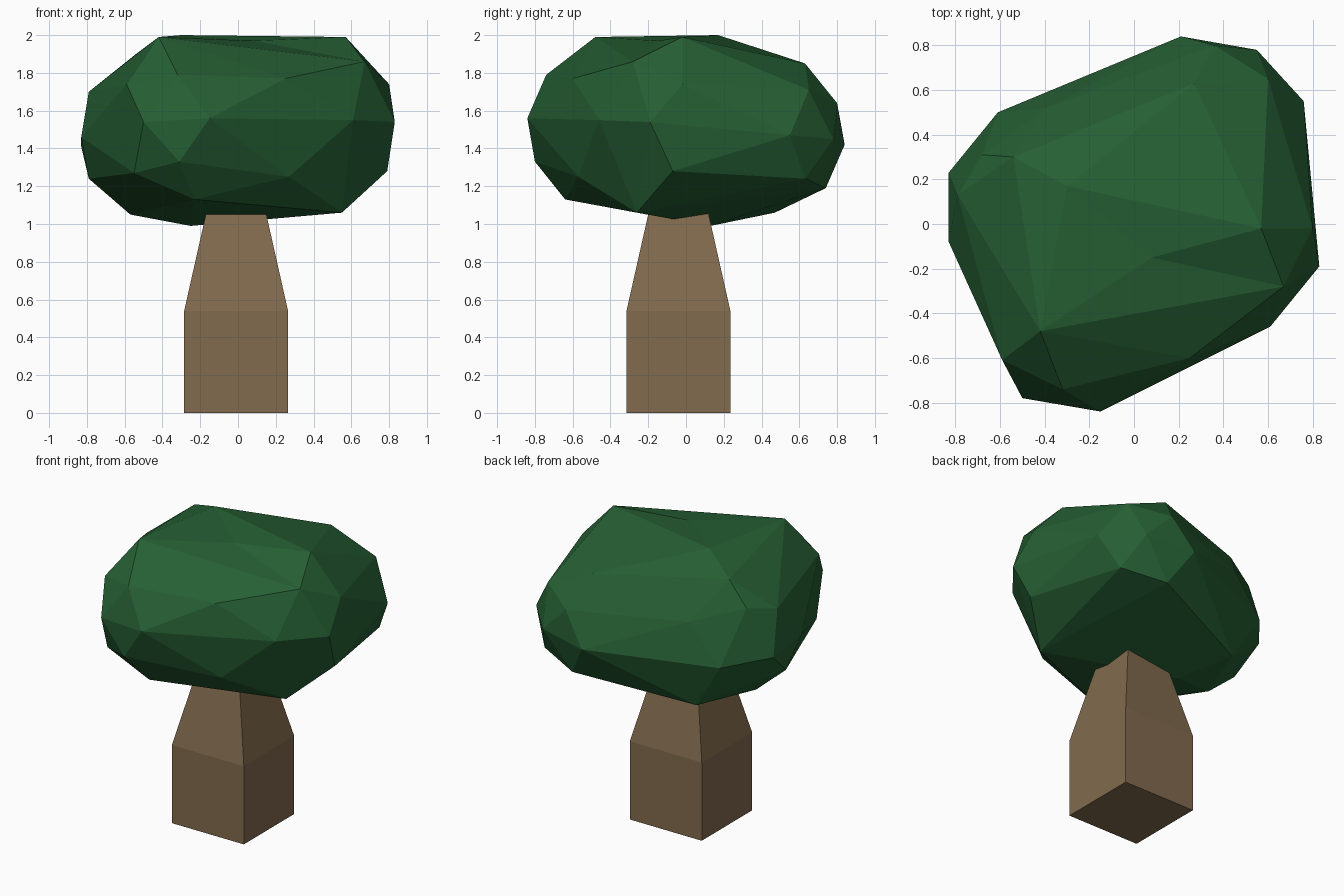
import bpy
import bmesh
from mathutils import Vector

# Remove the default object
default_cube = bpy.data.objects.get("Cube")
if default_cube:
    bpy.data.objects.remove(default_cube, do_unlink=True)


def make_material(name, colour):
    """One flat, matt colour for viewport and render."""
    material = bpy.data.materials.new(name)
    material.use_nodes = True
    material.diffuse_color = colour
    shader = next(n for n in material.node_tree.nodes if n.type == "BSDF_PRINCIPLED")
    shader.inputs["Base Color"].default_value = colour
    shader.inputs["Roughness"].default_value = 1
    return material


def finish(bm, name, material):
    """Turn a bmesh into a flat shaded object."""
    bmesh.ops.recalc_face_normals(bm, faces=bm.faces[:])
    mesh = bpy.data.meshes.new(name)
    bm.to_mesh(mesh)
    bm.free()
    mesh.materials.append(material)
    obj = bpy.data.objects.new(name, mesh)
    bpy.context.scene.collection.objects.link(obj)
    return obj


leaf_green = make_material("leaf green", (0.019, 0.115, 0.034, 1))
bark_brown = make_material("bark brown", (0.22, 0.145, 0.075, 1))


# Trunk: a square post that tapers into the foliage
def build_trunk():
    bm = bmesh.new()
    centre = Vector((-0.01, -0.04, 0))
    corners = [(-1, -1), (1, -1), (1, 1), (-1, 1)]
    profile = [(0.275, 0), (0.275, 0.54), (0.149, 1.1)]
    rings = []
    for half_width, height in profile:
        rings.append([
            bm.verts.new(centre + Vector((sx * half_width, sy * half_width, height)))
            for sx, sy in corners
        ])
    bm.faces.new(rings[0])
    bm.faces.new(rings[-1])
    for lower, upper in zip(rings, rings[1:]):
        for i in range(len(corners)):
            j = (i + 1) % len(corners)
            bm.faces.new((lower[i], lower[j], upper[j], upper[i]))
    return finish(bm, "trunk", bark_brown)


# Foliage: a faceted boulder shape wrapped around rough rings of corners
crown = [(-.42, -.48, 1.99), (.57, -.02, 1.99), (-.3, .17, 2), (-.54, .3, 1.9)]
shoulder = [
    (.27, .63, 1.85), (.67, -.28, 1.86), (.25, -.6, 1.77), (-.32, -.74, 1.79),
    (-.59, -.61, 1.74), (-.79, .13, 1.7), (-.68, .31, 1.74), (-.39, .52, 1.65),
    (.36, .8, 1.64), (.6, .65, 1.71), (.8, -.02, 1.74),
]
waist = [
    (.83, -.19, 1.54), (.61, -.46, 1.55), (-.15, -.84, 1.56), (-.5, -.78, 1.54),
    (-.83, -.08, 1.46), (-.83, .23, 1.41), (-.61, .5, 1.38), (.21, .84, 1.42),
    (.55, .78, 1.45), (.76, .55, 1.47),
]
belly = [
    (.79, -.07, 1.28), (.27, -.57, 1.25), (-.31, -.8, 1.33), (-.55, -.64, 1.27),
    (-.79, .04, 1.24), (.35, .74, 1.19), (.64, .63, 1.24),
]
underside = [
    (.55, -.26, 1.06), (-.23, -.64, 1.13), (-.57, .05, 1.05), (-.41, .47, 1.06),
    (-.25, .13, .99),
]


def build_foliage():
    bm = bmesh.new()
    for ring in (crown, shoulder, waist, belly, underside):
        for point in ring:
            bm.verts.new(point)
    # This corner sits on the crown rim, then is pushed in to make a dip
    dip = bm.verts.new((.08, -.25, 2))
    hull = bmesh.ops.convex_hull(bm, input=bm.verts[:], use_existing_faces=False)
    dip.co = (.08, -.15, 1.97)
    loose = [v for v in bm.verts if not v.link_faces]
    bmesh.ops.delete(bm, geom=loose, context="VERTS")
    return finish(bm, "foliage", leaf_green)


build_trunk()
build_foliage()
